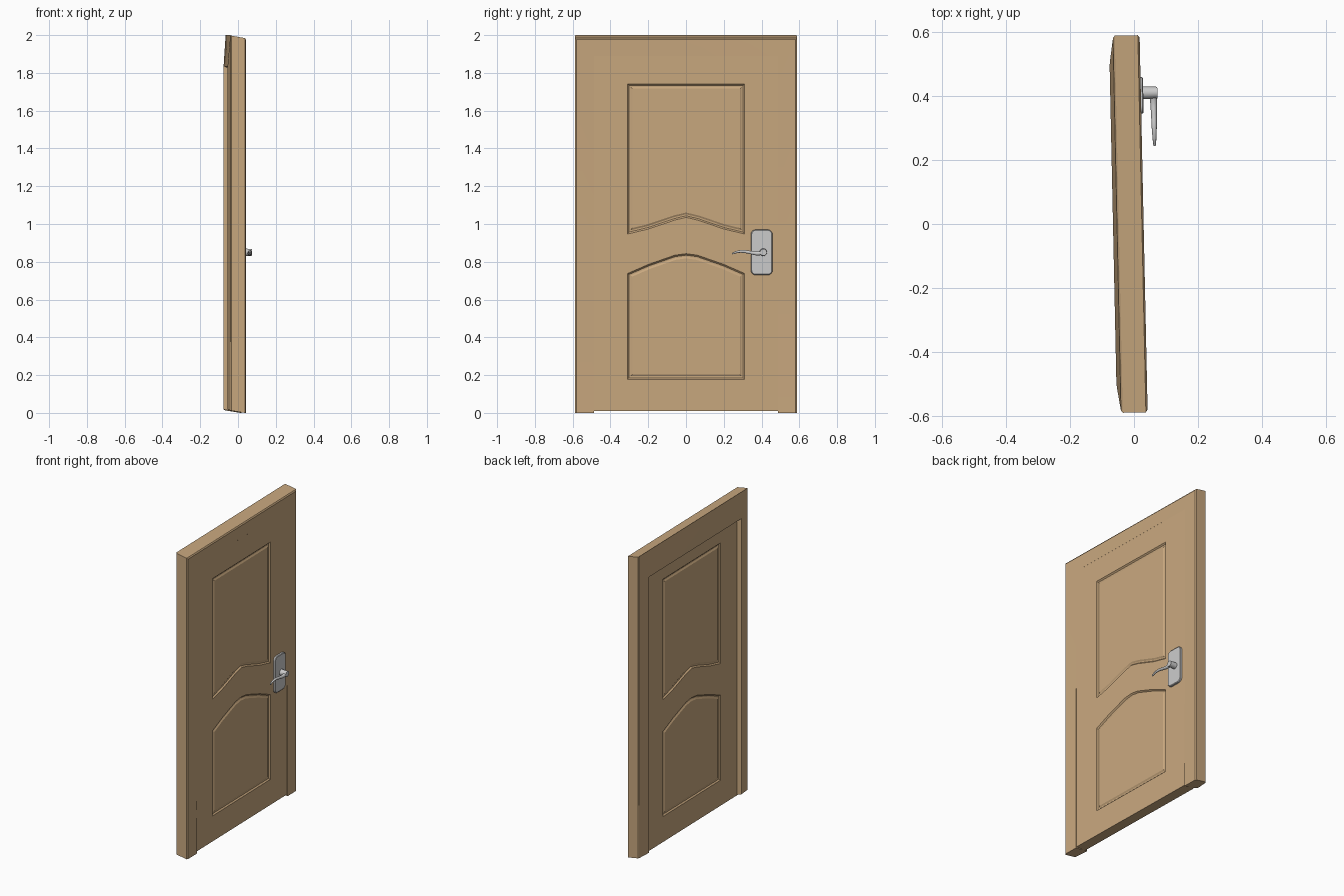
import bpy, bmesh, math
from mathutils import Matrix, Vector

if "Cube" in bpy.data.objects:
    bpy.data.objects.remove(bpy.data.objects["Cube"])

# The whole door stands turned very slightly about z
TURN = Matrix.Translation((-0.0115, 0, 0)) @ Matrix.Rotation(0.0213, 4, 'Z')

wood = bpy.data.materials.new("wood")
wood.diffuse_color = (0.58, 0.39, 0.21, 1)
wood.use_nodes = True
wood.node_tree.nodes["Principled BSDF"].inputs["Base Color"].default_value = wood.diffuse_color


def finish(bm, name, mat=None, angle=30):
    bmesh.ops.recalc_face_normals(bm, faces=bm.faces[:])
    me = bpy.data.meshes.new(name)
    bm.to_mesh(me)
    bm.free()
    ob = bpy.data.objects.new(name, me)
    bpy.context.collection.objects.link(ob)
    ob.matrix_world = TURN
    if mat:
        me.materials.append(mat)
    smooth(ob, angle)
    return ob


def smooth(ob, angle):
    bpy.ops.object.select_all(action='DESELECT')
    ob.select_set(True)
    bpy.context.view_layer.objects.active = ob
    bpy.ops.object.shade_smooth_by_angle(angle=math.radians(angle))


def bridge(bm, a, b):
    n = len(a)
    for i in range(n):
        j = (i + 1) % n
        bm.faces.new((a[i], a[j], b[j], b[i]))


def inset(pts, d):
    """Mitred inward offset of a counter-clockwise outline."""
    out = []
    for i, p in enumerate(pts):
        p = Vector(p)
        e1 = (p - Vector(pts[i - 1])).normalized()
        e2 = (Vector(pts[(i + 1) % len(pts)]) - p).normalized()
        n1, n2 = Vector((-e1.y, e1.x)), Vector((-e2.y, e2.x))
        out.append(p + (n1 + n2) * d / (1 + n1.dot(n2)))
    return out


# Door leaf: both faces carry two grooved panels with arched rails
def arch(side, peak):
    return [(-0.31, side), (-0.2, side + 0.3 * (peak - side)),
            (-0.06, side + 0.84 * (peak - side)), (0, peak),
            (0.06, side + 0.84 * (peak - side)),
            (0.2, side + 0.3 * (peak - side)), (0.31, side)]


upper = arch(0.947, 1.035) + [(0.31, 1.742), (-0.31, 1.742)]
lower = [(-0.31, 0.178), (0.31, 0.178), (0.31, 0.738), (0.2, 0.786),
         (0.06, 0.835), (0, 0.843), (-0.06, 0.835), (-0.2, 0.786), (-0.31, 0.738)]
border = [(-0.487, 0.01), (0.487, 0.01), (0.487, 1.89), (-0.487, 1.89)]

bm = bmesh.new()
rims = []
for x, s in ((0.036, 1), (-0.03, -1)):
    def ring(pts, depth=0):
        return [bm.verts.new((x - s * depth, p[0], p[1])) for p in pts]

    def loop_edges(vs):
        return [bm.edges.new((vs[i - 1], vs[i])) for i in range(len(vs))]

    rim = ring(border)
    rims.append(rim)
    edges = loop_edges(rim)
    tops = []
    for outline in (upper, lower):
        tops.append((outline, ring(outline)))
        edges += loop_edges(tops[-1][1])
    bmesh.ops.triangle_fill(bm, edges=edges, use_beauty=True)
    for outline, r0 in tops:
        prev = r0
        for d, depth in ((0.008, 0.008), (0.016, 0.008), (0.025, 0.003)):
            nxt = ring(inset(outline, d), depth)
            bridge(bm, prev, nxt)
            prev = nxt
        bm.faces.new(prev)
bridge(bm, rims[0], rims[1])
finish(bm, "door_leaf", wood, 15)

# Frame: one mitred section swept up a jamb, across the head and down again
# (x, x at the corner, inset from side, inset from top, bottom height)
section = [(0.0415, 0.0415, 0.008, 0.024, 0.0),
           (0.036, 0.036, 0.0, 0.016, 0.0),
           (-0.036, -0.036, 0.0, 0.003, 0.012),
           (-0.0415, -0.0415, 0.006, 0.0, 0.013),
           (-0.052, -0.052, 0.075, 0.135, 0.017),
           (-0.054, -0.054, 0.092, 0.165, 0.018),
           (-0.028, -0.028, 0.101, 0.175, 0.012),
           (0.0415, 0.0362, 0.101, 0.110, 0.0)]
HALF = 0.588
bm = bmesh.new()
stations = []
for side, corner in ((-1, 0), (-1, 1), (1, 1), (1, 0)):
    stations.append([bm.verts.new((xc if corner else x, side * (HALF - ws),
                                   2.0 - wt if corner else zb))
                     for x, xc, ws, wt, zb in section])
for a, b in zip(stations, stations[1:]):
    bridge(bm, a, b)
bm.faces.new(stations[0])
bm.faces.new(stations[-1])
finish(bm, "door_frame", wood, 15)

# Handle plate: rounded rectangle with a softened front edge
def rounded(hw, hh, r, n=5):
    pts = []
    for k, (sy, sz) in enumerate(((1, 1), (-1, 1), (-1, -1), (1, -1))):
        for i in range(n + 1):
            a = math.pi / 2 * (k + i / n)
            pts.append((0.4 + sy * (hw - r) + r * math.cos(a),
                        0.85 + sz * (hh - r) + r * math.sin(a)))
    return pts


bm = bmesh.new()
layers = [[bm.verts.new((x, y, z)) for y, z in rounded(0.057 - d, 0.12 - d, 0.025 - d)]
          for x, d in ((0.034, 0), (0.046, 0), (0.049, 0.004))]
for a, b in zip(layers, layers[1:]):
    bridge(bm, a, b)
bm.faces.new(layers[0])
bm.faces.new(layers[-1])
finish(bm, "handle_plate")

# Handle spindle
bm = bmesh.new()
bmesh.ops.create_cone(bm, cap_ends=True, segments=20, radius1=0.02, radius2=0.018,
                      depth=0.047,
                      matrix=Matrix.Translation((0.0695, 0.408, 0.85))
                      @ Matrix.Rotation(math.pi / 2, 4, 'Y'))
finish(bm, "handle_spindle")

# Handle lever: a wavy tapering bar
cu = bpy.data.curves.new("handle_lever", 'CURVE')
cu.dimensions = '3D'
cu.bevel_depth = 1.0
cu.bevel_resolution = 3
cu.use_fill_caps = True
cu.resolution_u = 6
path = [(0.412, 0.851, 0.011), (0.38, 0.844, 0.011), (0.34, 0.849, 0.009),
        (0.30, 0.855, 0.008), (0.265, 0.851, 0.006), (0.243, 0.842, 0.004)]
sp = cu.splines.new('BEZIER')
sp.bezier_points.add(len(path) - 1)
for bp, (y, z, r) in zip(sp.bezier_points, path):
    bp.co = (0.081, y, z)
    bp.radius = r
    bp.handle_left_type = bp.handle_right_type = 'AUTO'
lever = bpy.data.objects.new("handle_lever", cu)
bpy.context.collection.objects.link(lever)
lever.matrix_world = TURN
bpy.ops.object.select_all(action='DESELECT')
lever.select_set(True)
bpy.context.view_layer.objects.active = lever
bpy.ops.object.convert(target='MESH')
smooth(bpy.context.object, 40)
